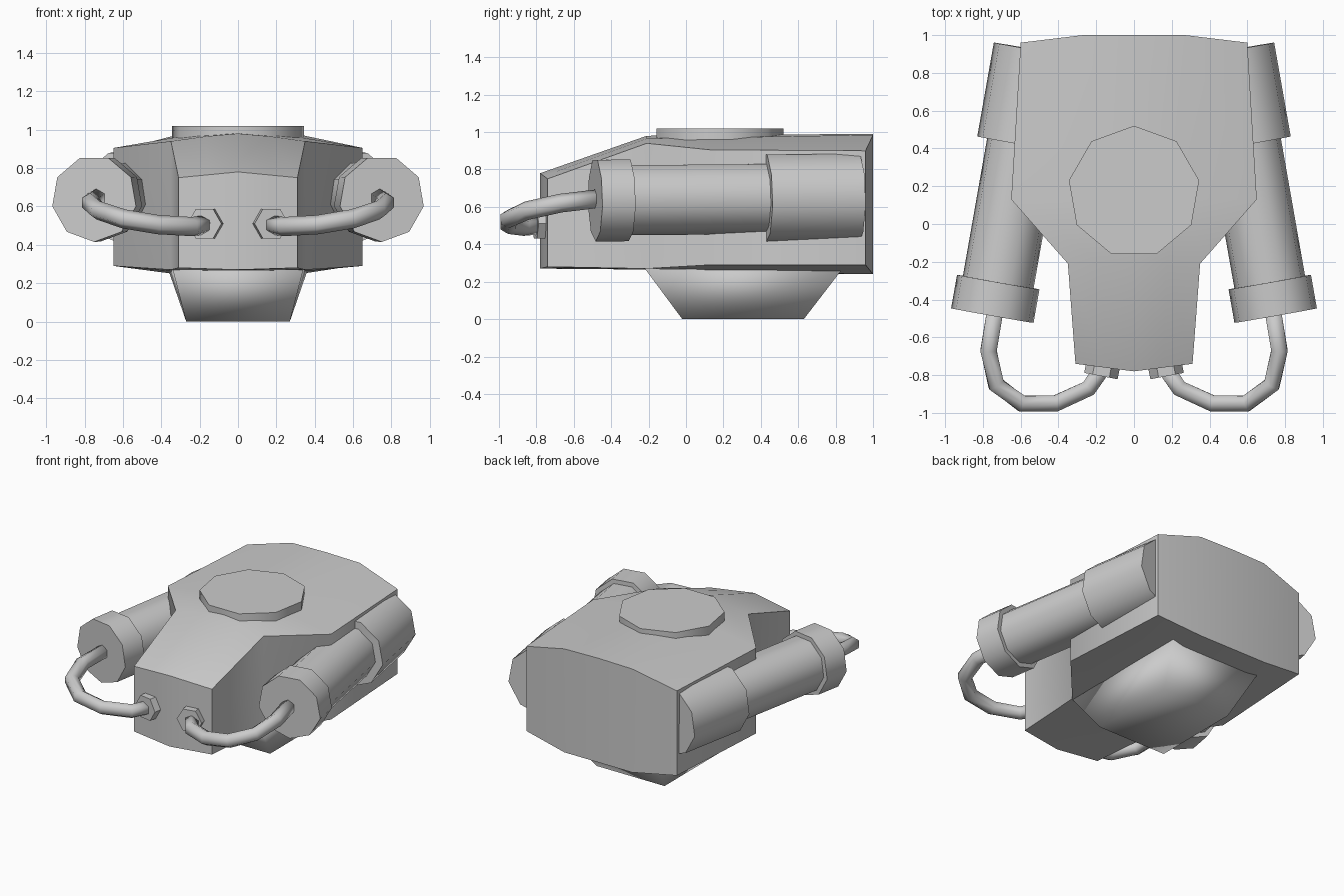
import bpy, bmesh, math
from mathutils import Vector

cube = bpy.data.objects.get("Cube")
if cube:
    bpy.data.objects.remove(cube, do_unlink=True)

GREY = (0.6, 0.6, 0.6, 1)
grey = bpy.data.materials.new("plain_grey")
grey.use_nodes = True
grey.diffuse_color = GREY
grey.node_tree.nodes["Principled BSDF"].inputs["Base Color"].default_value = GREY


def finish(name, bm, angle):
    """Turn a bmesh into a named object with smooth shading up to an angle."""
    bmesh.ops.recalc_face_normals(bm, faces=bm.faces)
    mesh = bpy.data.meshes.new(name)
    bm.to_mesh(mesh)
    bm.free()
    mesh.materials.append(grey)
    obj = bpy.data.objects.new(name, mesh)
    bpy.context.collection.objects.link(obj)
    bpy.ops.object.select_all(action='DESELECT')
    bpy.context.view_layer.objects.active = obj
    obj.select_set(True)
    if angle < 180:
        bpy.ops.object.shade_smooth_by_angle(angle=math.radians(angle))
    else:
        bpy.ops.object.shade_smooth()
    return obj


def loft(bm, rings):
    """Skin closed rings of points and cap both ends."""
    loops = [[bm.verts.new(p) for p in ring] for ring in rings]
    n = len(loops[0])
    for a, b in zip(loops, loops[1:]):
        for i in range(n):
            j = (i + 1) % n
            bm.faces.new((a[i], a[j], b[j], b[i]))
    return loops


def ring(centre, axis, radius, sides, start=-90):
    """Regular polygon around an axis, measured from the vertical."""
    axis = Vector(axis).normalized()
    side = axis.cross(Vector((0, 0, 1)))
    side = side.normalized() if side.length > 0.01 else Vector((1, 0, 0))
    up = side.cross(axis).normalized()
    angles = [math.radians(start + 360 * k / sides) for k in range(sides)]
    return [Vector(centre) + radius * (side * math.cos(t) + up * math.sin(t)) for t in angles]


def prism(name, p, q, radius, sides, start=-90):
    p, q = Vector(p), Vector(q)
    bm = bmesh.new()
    loops = loft(bm, [ring(c, q - p, radius, sides, start) for c in (p, q)])
    for loop in loops:
        bm.faces.new(loop)
    return finish(name, bm, 45)


# Main hull: stations from rear to nose, each with centre, inner and outer
# columns given as (x, y, top z, bottom z)
stations = [
    [(0, 1, .99, .24), (.27, 1, .985, .24), (.6, .96, .9, .29)],
    [(0, .13, .985, .25), (.27, .13, .97, .255), (.65, .13, .905, .29)],
    [(0, -.21, .98, .265), (.17, -.21, .965, .267), (.35, -.21, .94, .27)],
    [(0, -.78, .78, .27), (.155, -.76, .765, .275), (.31, -.74, .75, .28)],
]
bm = bmesh.new()
rings = []
for cols in stations:
    full = [(-x, y, t, b) for x, y, t, b in cols[:0:-1]] + cols
    rings.append([(x, y, t) for x, y, t, b in full]
                 + [(x, y, b) for x, y, t, b in reversed(full)])
for loop in loft(bm, rings)[::3]:
    for i in range(4):
        bm.faces.new((loop[i], loop[i + 1], loop[8 - i], loop[9 - i]))
finish("hull", bm, 45)

# Tapered base under the hull
bm = bmesh.new()
foot = [(-.27, -.02, 0), (.27, -.02, 0), (.27, .63, 0), (-.27, .63, 0)]
brim = [(-.34, -.22, .27), (.34, -.22, .27), (.36, .83, .26), (-.36, .83, .26)]
for loop in loft(bm, [foot, brim]):
    bm.faces.new(loop)
finish("base", bm, 180)

# Nine-sided roof plate
prism("roof_plate", (0, .17, .93), (0, .17, 1.02), .35, 9)

# Side tanks, hoses and hose nuts, one set on each side
for s, label in ((1, "left"), (-1, "right")):
    def on_axis(t):
        lean = math.radians(10)
        return (s * (.75 - t * math.sin(lean)), -.485 + t * math.cos(lean), .64 + .008 * t)

    prism(label + "_tank_cap", on_axis(0), on_axis(.18), .225, 9)
    prism(label + "_tank_barrel", on_axis(.15), on_axis(.95), .193, 9)
    prism(label + "_tank_sleeve", on_axis(.92), on_axis(1.425), .247, 9)
    prism(label + "_hose_nut", (s * .155, -.7, .51), (s * .175, -.805, .51), .09, 6, 0)

    path = [Vector((s * x, y, z)) for x, y, z in (
        (.735, -.46, .645), (.77, -.67, .62), (.73, -.85, .58), (.595, -.95, .535),
        (.415, -.95, .505), (.24, -.87, .495), (.165, -.76, .505))]
    bm = bmesh.new()
    rings = []
    for i, p in enumerate(path):
        before = (p - path[max(i - 1, 0)]).normalized()
        after = (path[min(i + 1, len(path) - 1)] - p).normalized()
        rings.append(ring(p, before + after, .05, 6))
    loops = loft(bm, rings)
    for loop in (loops[0], loops[-1]):
        bm.faces.new(loop)
    finish(label + "_hose", bm, 180)
